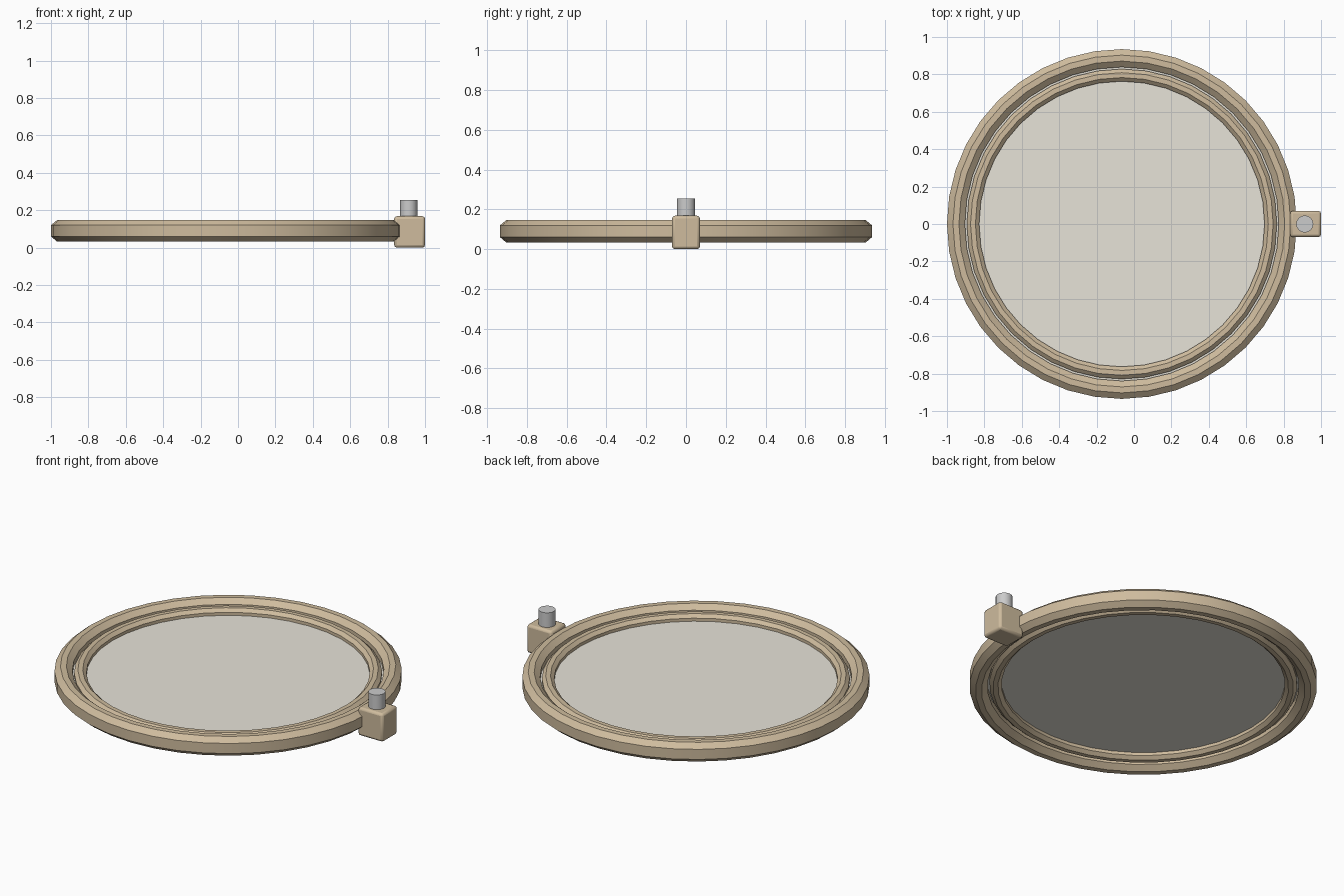
import bpy, bmesh, math

if "Cube" in bpy.data.objects:
    bpy.data.objects.remove(bpy.data.objects["Cube"])

CX, MID = -0.065, 0.09   # hoop centre in x, mid-height of the rings
SIDES = 40


def material(name, rgb):
    m = bpy.data.materials.new(name)
    m.diffuse_color = (*rgb, 1)
    m.use_nodes = True
    m.node_tree.nodes["Principled BSDF"].inputs["Base Color"].default_value = m.diffuse_color
    return m


wood = material("wood", (0.62, 0.50, 0.34))
metal = material("metal", (0.55, 0.56, 0.58))
cloth = material("cloth", (0.80, 0.77, 0.69))


def finish(name, bm, mat, loc, smooth=True):
    bmesh.ops.recalc_face_normals(bm, faces=bm.faces)
    me = bpy.data.meshes.new(name)
    bm.to_mesh(me)
    bm.free()
    ob = bpy.data.objects.new(name, me)
    bpy.context.collection.objects.link(ob)
    ob.location = loc
    me.materials.append(mat)
    if smooth:
        bpy.ops.object.select_all(action='DESELECT')
        ob.select_set(True)
        bpy.context.view_layer.objects.active = ob
        bpy.ops.object.shade_smooth_by_angle(angle=math.radians(30))
    return ob


def ring(name, radius, half_w, half_h, chamfer_w, chamfer_h):
    """Sweep a chamfered rectangular profile round the z axis."""
    a, b = half_w - chamfer_w, half_h - chamfer_h
    profile = [(half_w, -b), (half_w, b), (a, half_h), (-a, half_h),
               (-half_w, b), (-half_w, -b), (-a, -half_h), (a, -half_h)]
    bm = bmesh.new()
    loops = []
    for i in range(SIDES):
        t = 2 * math.pi * i / SIDES
        loops.append([bm.verts.new(((radius + r) * math.cos(t),
                                    (radius + r) * math.sin(t), z))
                      for r, z in profile])
    n = len(profile)
    for i in range(SIDES):
        p, q = loops[i], loops[(i + 1) % SIDES]
        for k in range(n):
            bm.faces.new((p[k], q[k], q[(k + 1) % n], p[(k + 1) % n]))
    return finish(name, bm, wood, (CX, 0, MID))


# Two nested wooden rings
ring("outer_hoop", 0.887, 0.048, 0.057, 0.032, 0.027)
ring("inner_hoop", 0.796, 0.033, 0.036, 0.02, 0.018)

# Stretched fabric
bm = bmesh.new()
bmesh.ops.create_circle(bm, cap_ends=True, segments=SIDES, radius=0.86)
fabric = finish("fabric", bm, cloth, (CX, 0, MID), smooth=False)
if fabric.data.polygons[0].normal.z < 0:
    fabric.data.flip_normals()

# Clamp block on the right side
bm = bmesh.new()
bmesh.ops.create_cube(bm, size=1)
bmesh.ops.scale(bm, vec=(0.165, 0.14, 0.168), verts=bm.verts)
block = finish("clamp_block", bm, wood, (0.9175, 0, 0.084))
bev = block.modifiers.new("rounded_edges", 'BEVEL')
bev.width = 0.014
bev.segments = 2

# Tightening screw
bm = bmesh.new()
bmesh.ops.create_cone(bm, cap_ends=True, segments=16, radius1=0.046,
                      radius2=0.046, depth=0.155)
finish("tightening_screw", bm, metal, (0.913, 0, 0.1775))
